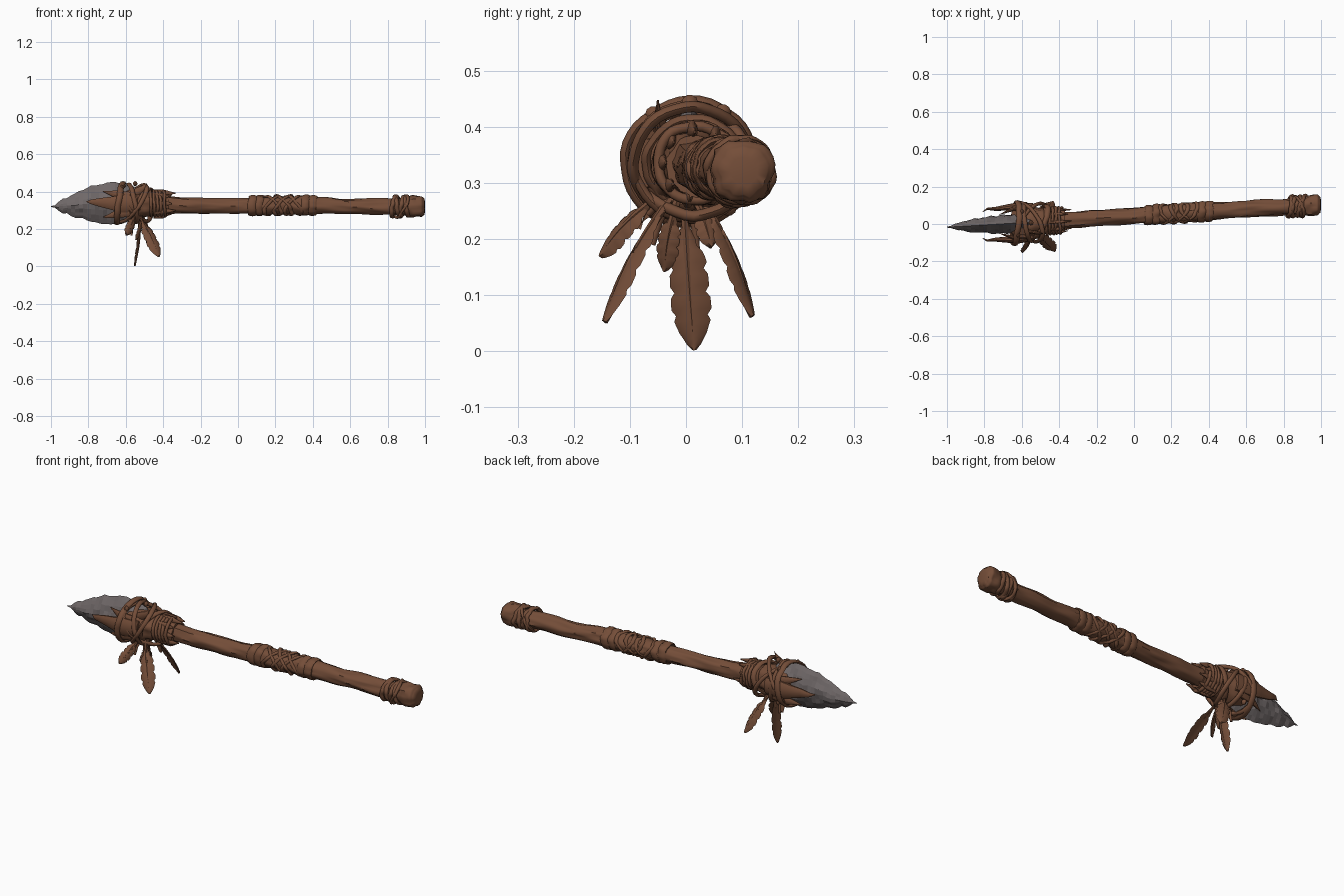
import bpy, bmesh, math, random
from mathutils import Vector, noise

random.seed(4)
TAU = math.tau
cube = bpy.data.objects.get("Cube")
if cube:
    bpy.data.objects.remove(cube, do_unlink=True)


def material(name, rgb):
    m = bpy.data.materials.new(name)
    m.use_nodes = True
    m.diffuse_color = (*rgb, 1)
    m.node_tree.nodes["Principled BSDF"].inputs["Base Color"].default_value = (*rgb, 1)
    return m


BROWN = material("brown wood and leather", (0.175, 0.075, 0.04))
STONE = material("grey stone", (0.16, 0.138, 0.138))


def axis_y(x):
    """The spear leans slightly sideways along its length."""
    return 0.022 + 0.06 * (x + 0.35)


def finish(name, rings, mat=BROWN, closed=False, smooth=True):
    """Skin a list of point rings into one object."""
    bm = bmesh.new()
    rows = [[bm.verts.new(p) for p in ring] for ring in rings]
    n = len(rows[0])
    pairs = list(zip(rows, rows[1:] + rows[:1] if closed else rows[1:]))
    for a, b in pairs:
        for i in range(n):
            j = (i + 1) % n
            bm.faces.new((a[i], a[j], b[j], b[i]))
    if not closed:
        bm.faces.new(rows[0])
        bm.faces.new(rows[-1])
    bmesh.ops.recalc_face_normals(bm, faces=bm.faces)
    for f in bm.faces:
        f.smooth = smooth
    me = bpy.data.meshes.new(name)
    bm.to_mesh(me)
    bm.free()
    me.materials.append(mat)
    ob = bpy.data.objects.new(name, me)
    bpy.context.collection.objects.link(ob)
    if smooth:
        bpy.ops.object.select_all(action='DESELECT')
        ob.select_set(True)
        bpy.context.view_layer.objects.active = ob
        bpy.ops.object.shade_smooth_by_angle(angle=math.radians(50))
    return ob


def sample(keys, t):
    """Smoothly interpolate rows of (t, value, value...)."""
    for a, b in zip(keys, keys[1:]):
        if t <= b[0]:
            f = max(0, (t - a[0]) / (b[0] - a[0]))
            f = f * f * (3 - 2 * f)
            return [p + (q - p) * f for p, q in zip(a[1:], b[1:])]
    return keys[-1][1:]


def lathe(name, keys, steps, sides, rough, grain):
    """Irregular body along the spear; keys are (x, z, radius y, radius z)."""
    rings = []
    for s in range(steps + 1):
        x = keys[0][0] + (keys[-1][0] - keys[0][0]) * s / steps
        z, ry, rz = sample(keys, x)
        ring = []
        for k in range(sides):
            c, d = math.cos(TAU * k / sides), math.sin(TAU * k / sides)
            m = 1 + rough * noise.noise(Vector((x * grain, c * 2.2, d * 2.2)))
            ring.append((x, axis_y(x) + ry * c * m, z + rz * d * m))
        rings.append(ring)
    return finish(name, rings)


def spike(name, points, radii, flat=1.0, sides=10):
    """Tapered tube through points."""
    pts = [Vector(p) for p in points]
    rings = []
    for i, p in enumerate(pts):
        t = (pts[min(i + 1, len(pts) - 1)] - pts[max(i - 1, 0)]).normalized()
        ref = Vector((0, 1, 0)) if abs(t.z) > 0.8 else Vector((0, 0, 1))
        side = t.cross(ref).normalized()
        up = side.cross(t)
        rings.append([p + side * radii[i] * flat * math.cos(TAU * k / sides)
                      + up * radii[i] * math.sin(TAU * k / sides) for k in range(sides)])
    return finish(name, rings)


def wrap(name, x, z, ry, rz, width, thick, tilt=0, lean=0, turns=1, pitch=0):
    """Strap around the spear; tilt slants it seen from the front, lean from above."""
    steps = int(40 * turns)
    rings = []
    loop = turns == 1 and pitch == 0
    for s in range(steps if loop else steps + 1):
        a = TAU * s / 40
        c, d = math.cos(a), math.sin(a)
        wob = 0.006 * noise.noise(Vector((c * 2 + x * 30, d * 2, a * 0.3)))
        cx = x + tilt * d + lean * c + pitch * a / TAU + wob
        p = Vector((cx, axis_y(cx) + (ry + wob) * c, z + (rz + wob) * d))
        out = Vector((0, c, d))
        rings.append([p + out * thick * math.sin(TAU * k / 8)
                      + Vector((width * math.cos(TAU * k / 8), 0, 0)) for k in range(8)])
    return finish(name, rings, closed=loop)


# Knapped stone blade
outline = [(-1.0, .322, .318, .002), (-.93, .362, .282, .022), (-.85, .402, .255, .036),
           (-.77, .435, .234, .045), (-.69, .452, .224, .05), (-.62, .447, .232, .052),
           (-.56, .432, .25, .045), (-.53, .40, .27, .03)]
rings = []
for s in range(23):
    x = -1 + 0.47 * s / 22
    top, low, thick = [a for a in sample(outline, x)]
    if s:
        top += random.uniform(-.007, .002)
        low += random.uniform(-.002, .007)
    ring = []
    for k in range(20):
        v = math.cos(TAU * k / 20)
        side = math.copysign(1, math.sin(TAU * k / 20)) if k % 10 else 0
        y = side * thick * (1 - abs(v) ** 1.7) * random.uniform(0.82, 1.12)
        ring.append((x, axis_y(x) + y, (top + low) / 2 + v * (top - low) / 2))
    rings.append(ring)
finish("stone_blade", rings, STONE, smooth=False)

# Wooden shaft with knots and grain
lathe("shaft", [(-.6, .33, .05, .05), (-.4, .328, .045, .046), (-.25, .323, .043, .041),
                (-.05, .322, .04, .039), (.1, .325, .046, .044), (.4, .325, .046, .045),
                (.6, .318, .043, .041), (.72, .32, .045, .043), (.84, .318, .042, .042),
                (.92, .32, .05, .05)], 110, 28, .22, 7)
lathe("butt_knob", [(.9, .32, .048, .05), (.94, .32, .056, .057), (.98, .32, .054, .056),
                    (.995, .32, .043, .044), (1.0, .32, .025, .026)], 24, 28, .2, 18)

# Forked socket gripping the blade
lathe("socket", [(-.655, .33, .06, .04), (-.62, .33, .088, .07), (-.56, .332, .088, .08),
                 (-.5, .336, .07, .068), (-.44, .335, .06, .06), (-.37, .33, .055, .055)],
      40, 32, .15, 14)
for side, label in ((1, "left"), (-1, "right")):
    def edge(x, off, z):
        return (x, axis_y(x) + side * off, z)
    spike(label + "_prong", [edge(-.54, .08, .335), edge(-.62, .088, .335), edge(-.68, .086, .338),
                             edge(-.74, .082, .342), edge(-.785, .085, .345), edge(-.81, .07, .346)],
          [.045, .05, .036, .024, .013, .002], .45)
    for z0, z1, name in ((.37, .40, "upper"), (.295, .262, "lower")):
        spike(label + "_" + name + "_splinter",
              [edge(-.58, .075, z0), edge(-.65, .075, (z0 + z1) / 2), edge(-.72, .05, z1)],
              [.03, .022, .002], .5)

# Straps and cords lashing the head
wrap("blade_strap", -.632, .337, .112, .107, .016, .010, .015, .008)
wrap("blade_strap_rear", -.565, .337, .102, .1, .013, .009, -.02, -.015)
wrap("cross_strap", -.565, .336, .106, .098, .013, .010, .06, -.045)
wrap("cross_strap_back", -.55, .336, .098, .092, .013, .010, -.06, .05)
wrap("neck_strap", -.5, .336, .08, .076, .015, .010, .025, .03)
wrap("neck_cord", -.475, .335, .069, .066, .0085, .009, turns=5, pitch=.018)
for i, (a, x) in enumerate(((1.0, -.6), (2.2, -.62), (4.1, -.58), (5.4, -.6), (1.6, -.55))):
    p = Vector((x, axis_y(x) + .108 * math.cos(a), .337 + .105 * math.sin(a)))
    step = Vector((.012, 0, 0))
    spike("knot_%d" % i, [p - step, p - step * .6, p, p + step * .6, p + step],
          [.002, .011, .015, .011, .002])

# Torn leather collar tabs
spike("collar_horn", [(-.57, -.04, .385), (-.53, -.045, .405), (-.505, -.05, .422), (-.488, -.05, .447)],
      [.02, .02, .013, .002], .5)
for i in range(9):
    a = TAU * i / 9 + .3
    pts = [(x, axis_y(x) + r * math.cos(a), .333 + r * math.sin(a))
           for x, r in ((-.45, .06), (-.4, .062), (-.37 + .018 * (i % 3), .058))]
    spike("collar_tab_%d" % i, pts, [.02, .017, .003], .6)

# Leather grip with crossed thongs
lathe("grip_core", [(.06, .325, .047, .047), (.2, .325, .05, .046), (.42, .325, .05, .049)],
      40, 28, .16, 16)
for i, (x, w) in enumerate(((.078, .022), (.115, .02), (.36, .02), (.4, .022))):
    wrap("grip_band_%d" % i, x, .326, .049, .049, w, .007, .003, .003)
for i in range(3):
    for s in (1, -1):
        wrap("grip_thong_%d_%s" % (i, "a" if s > 0 else "b"), .185 + i * .055, .326,
             .05, .049, .011, .007, .035 * s, .03 * s)

# Butt lashing
for i in range(4):
    wrap("butt_cord_%d" % i, .832 + i * .024, .321, .053, .054, .012, .009,
         .008 * (-1) ** i, .008)
wrap("butt_cross_cord", .872, .321, .058, .058, .009, .008, .028, -.025)


def feather(name, root, tip, facing, width, bend=.012):
    """Notched vane on a tapered quill."""
    root, tip = Vector(root), Vector(tip)
    d = tip - root
    side = d.cross(Vector(facing)).normalized()
    out = side.cross(d).normalized()
    rows, quill = 26, []
    rings = []
    for r in range(rows + 1):
        t = r / rows
        w = width * (.1 + sample([(0, 0), (.15, .12), (.45, .85), (.75, .9), (.92, .55), (1, 0)], t)[0])
        w *= 1 - .2 * (r % 4 == 0)
        c = root + d * t + out * bend * math.sin(t * math.pi)
        quill.append(c + out * .001)
        ring = []
        for s, h in ((-1, 0), (-.5, .005), (0, .004), (.5, .005), (1, 0),
                     (.5, -.005), (0, -.004), (-.5, -.005)):
            curl = -.25 * w * s * s
            ring.append(c + side * w * s + out * (h + curl) + d * (.035 * abs(s) * (1 - t)))
        rings.append(ring)
    finish(name + "_vane", rings)
    spike(name + "_quill", quill, [.008 * (1 - .7 * i / rows) for i in range(rows + 1)], sides=6)


# Hanging feathers and short plumes
feather("middle_feather", (-.53, -.005, .28), (-.552, .015, .002), (1, -.1, 0), .036)
feather("front_feather", (-.535, -.02, .28), (-.422, -.145, .052), (.45, -.9, 0), .036)
feather("back_feather", (-.53, .02, .28), (-.43, .118, .062), (.45, .9, 0), .034)
feather("short_front_feather", (-.55, -.04, .28), (-.598, -.152, .168), (.5, -.8, .2), .026)
feather("short_middle_feather", (-.52, -.015, .27), (-.545, -.038, .142), (.9, -.4, 0), .022)
feather("short_back_feather", (-.52, .015, .27), (-.485, .045, .185), (.9, .3, 0), .02)

# Loose thong ends beside the feathers
for i, (y, z) in enumerate(((-.06, .19), (.02, .165), (-.085, .22))):
    spike("thong_end_%d" % i, [(-.55, y * .5, .27), (-.565, y * .8, (z + .27) / 2), (-.57, y, z)],
          [.008, .007, .006])
